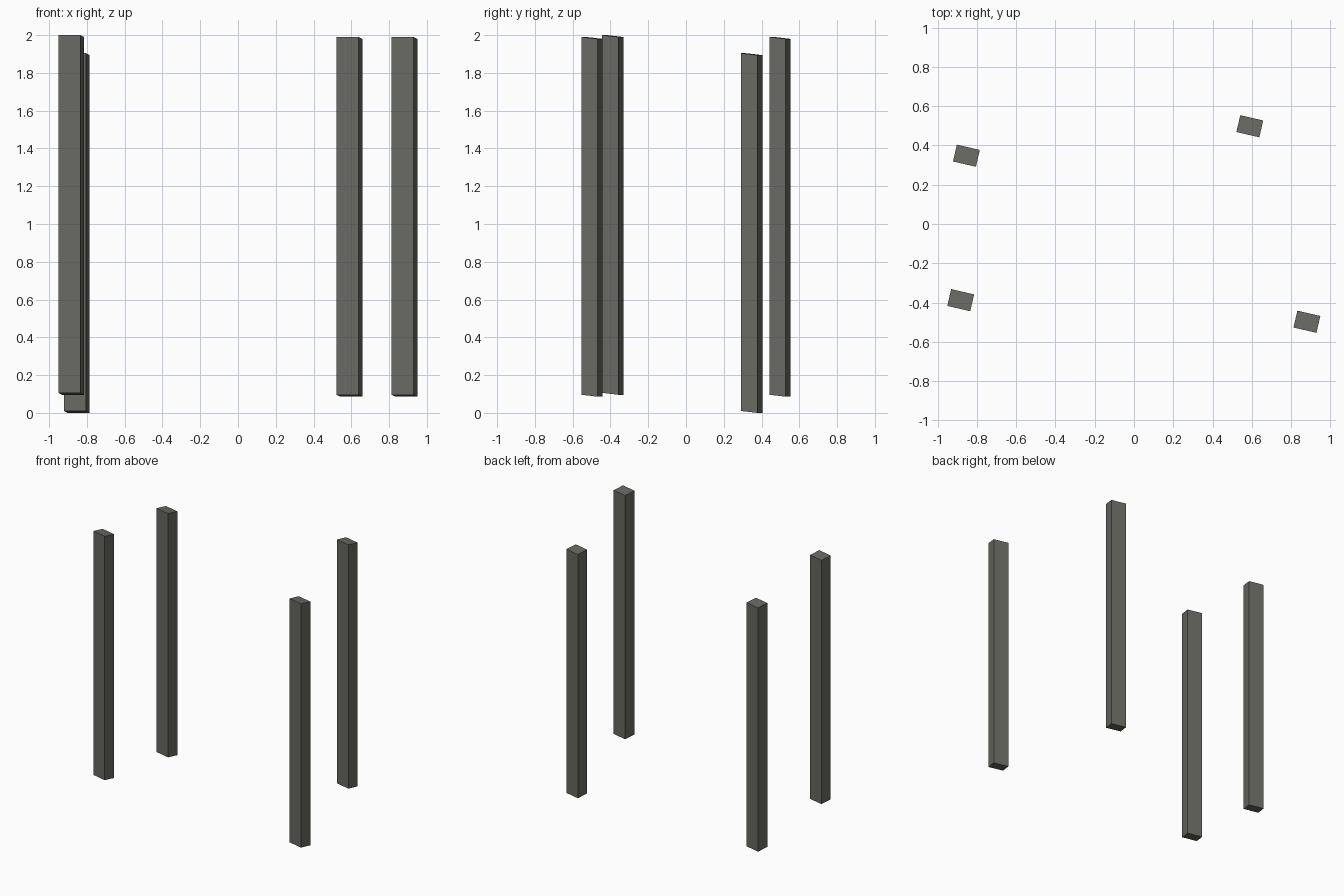
import bpy, bmesh, math
from mathutils import Matrix

if "Cube" in bpy.data.objects:
    bpy.data.objects.remove(bpy.data.objects["Cube"])

# Single dark warm grey for all posts
grey = bpy.data.materials.new("dark_grey")
grey.diffuse_color = (0.14, 0.14, 0.125, 1.0)
grey.use_nodes = True
grey.node_tree.nodes["Principled BSDF"].inputs["Base Color"].default_value = grey.diffuse_color

WIDTH, DEPTH, HEIGHT = 0.12, 0.088, 1.894
DROP = 0.01                    # ends slope down towards the back
TURN = math.radians(-13)


def post(name, x, y, front_top):
    """Upright box, turned about z, with parallel sloping ends."""
    bm = bmesh.new()
    bmesh.ops.create_cube(bm, size=1.0)
    for v in bm.verts:
        slope = -DROP * (v.co.y + 0.5)
        v.co.x *= WIDTH
        v.co.y *= DEPTH
        v.co.z = (v.co.z - 0.5) * HEIGHT + slope
    bm.transform(Matrix.Rotation(TURN, 4, 'Z'))
    mesh = bpy.data.meshes.new(name)
    bm.to_mesh(mesh)
    bm.free()
    mesh.materials.append(grey)
    obj = bpy.data.objects.new(name, mesh)
    obj.location = (x, y, front_top)
    bpy.context.collection.objects.link(obj)


# Four posts at staggered heights
post("front_left_post", -0.883, -0.388, 2.0)
post("front_right_post", 0.881, -0.498, 1.99)
post("back_left_post", -0.854, 0.348, 1.904)
post("back_right_post", 0.590, 0.498, 1.99)
